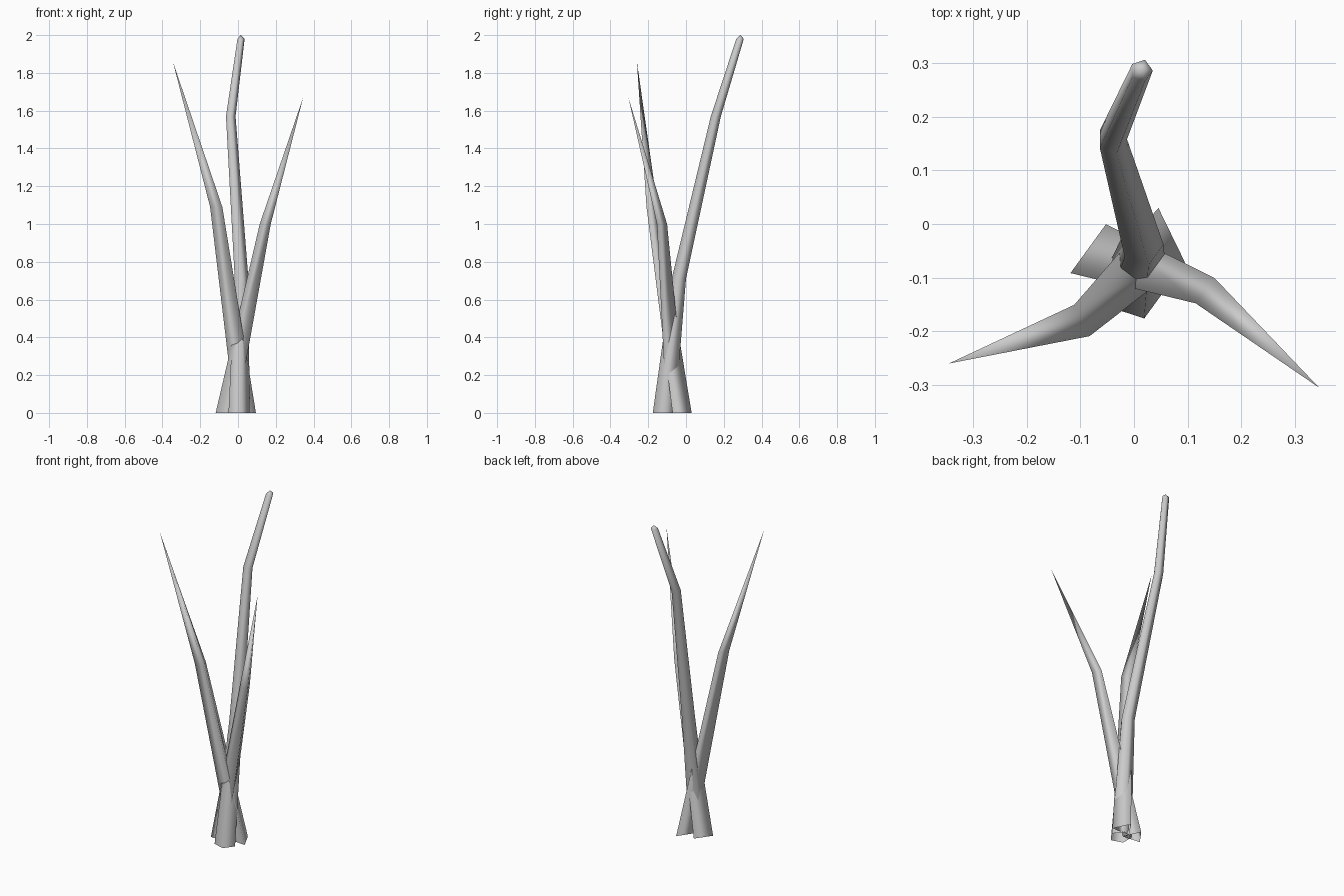
import bpy, math
from mathutils import Vector

if "Cube" in bpy.data.objects:
    bpy.data.objects.remove(bpy.data.objects["Cube"])


def stem(name, sides, angle, rings, tip):
    """Tapered tube, open at the base and closing to a tip point.
    rings: (x, y, z, radius)"""
    verts, faces = [], []
    for x, y, z, r in rings:
        for i in range(sides):
            a = math.radians(angle) + 2 * math.pi * i / sides
            verts.append(Vector((x + r * math.cos(a), y + r * math.sin(a), z)))
    for k in range(len(rings) - 1):
        for i in range(sides):
            j = (i + 1) % sides
            faces.append((k * sides + i, k * sides + j,
                          (k + 1) * sides + j, (k + 1) * sides + i))
    last = (len(rings) - 1) * sides
    verts.append(Vector(tip))
    for i in range(sides):
        faces.append((last + i, last + (i + 1) % sides, len(verts) - 1))
    mesh = bpy.data.meshes.new(name)
    mesh.from_pydata(verts, [], faces)
    mesh.shade_smooth()
    obj = bpy.data.objects.new(name, mesh)
    bpy.context.collection.objects.link(obj)
    return obj


# Pointed three-sided stems leaning left and right
stem("left_stem", 3, 86,
     [(0.041, -0.035, 0, 0.065), (-0.114, -0.188, 1.09, 0.0375)],
     (-0.345, -0.26, 1.86))
stem("right_stem", 3, 84,
     [(-0.059, -0.065, 0, 0.065), (0.146, -0.134, 1.0, 0.034)],
     (0.345, -0.305, 1.67))

# Tall five-sided stem leaning back, with a blunt end
stem("back_stem", 5, 0,
     [(0.0, -0.117, 0, 0.062), (0.015, -0.038, 0.71, 0.04),
      (-0.041, 0.158, 1.57, 0.028), (0.014, 0.286, 1.98, 0.021)],
     (0.014, 0.288, 2.0))
